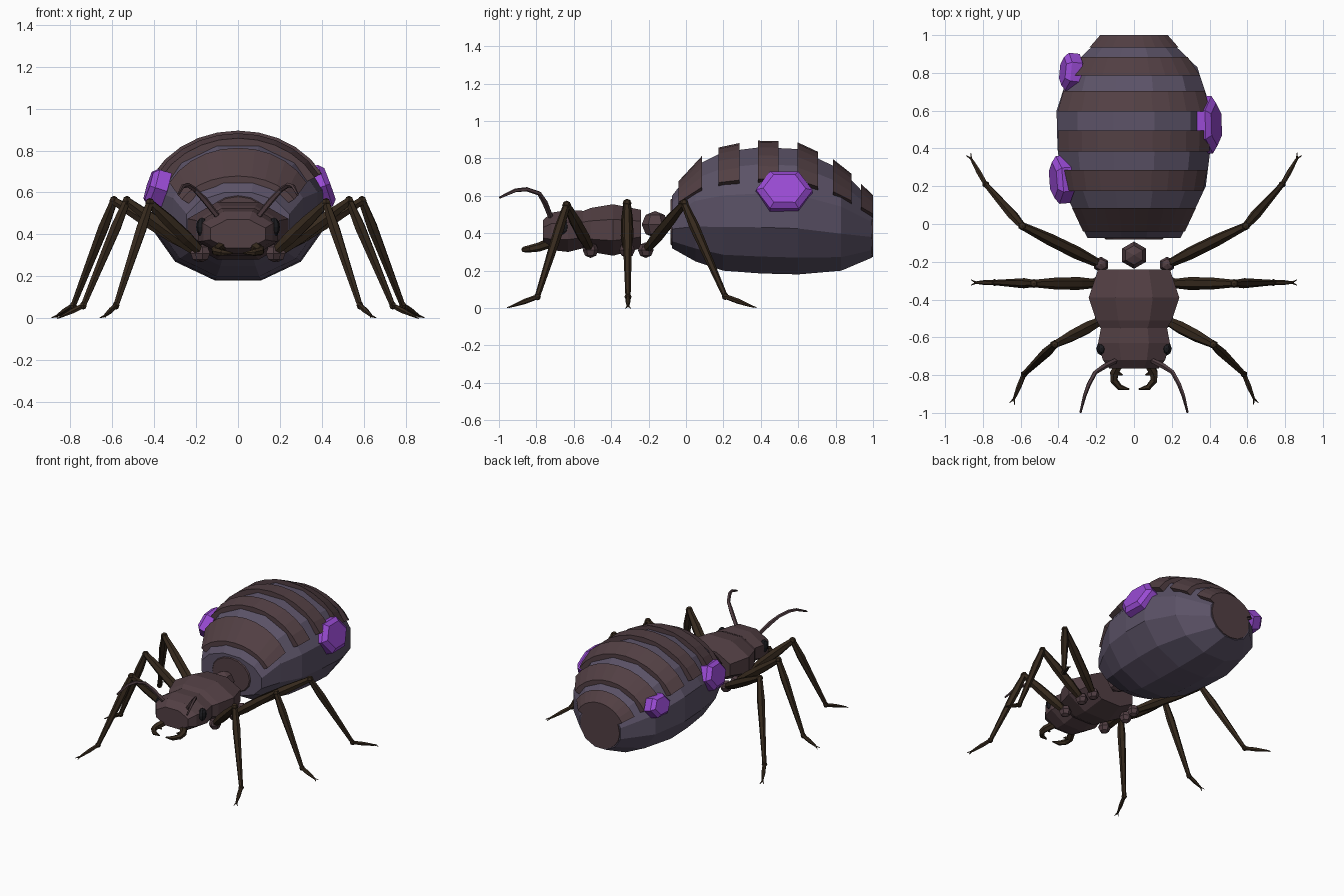
import bpy, bmesh
from math import sin, cos, pi, radians
from mathutils import Vector, Matrix

if "Cube" in bpy.data.objects:
    bpy.data.objects.remove(bpy.data.objects["Cube"])


def material(name, rgb):
    m = bpy.data.materials.new(name)
    m.diffuse_color = (*rgb, 1)
    m.use_nodes = True
    m.node_tree.nodes["Principled BSDF"].inputs["Base Color"].default_value = m.diffuse_color
    return m


VIOLET = material("dusky_violet", (0.105, 0.085, 0.135))
BROWN = material("dark_brown", (0.085, 0.05, 0.057))
LEG = material("leg_brown", (0.036, 0.022, 0.012))
PURPLE = material("bright_purple", (0.32, 0.07, 0.66))
BLACK = material("eye_black", (0.012, 0.012, 0.015))


def finish(bm, name, mat):
    bmesh.ops.recalc_face_normals(bm, faces=bm.faces)
    me = bpy.data.meshes.new(name)
    bm.to_mesh(me)
    bm.free()
    me.materials.append(mat)
    ob = bpy.data.objects.new(name, me)
    bpy.context.collection.objects.link(ob)
    return ob


def skin(name, rings, mat):
    """Closed surface through a list of equal-sized point rings."""
    bm = bmesh.new()
    vr = [[bm.verts.new(p) for p in r] for r in rings]
    n = len(vr[0])
    for a, b in zip(vr, vr[1:]):
        for i in range(n):
            j = (i + 1) % n
            bm.faces.new((a[i], a[j], b[j], b[i]))
    bm.faces.new(vr[0])
    bm.faces.new(vr[-1])
    return finish(bm, name, mat)


def loft(name, stations, sides, mat):
    """Flat-bottomed polygon body along y; stations are (y, bottom, top, half width)."""
    k = cos(pi / sides)
    rings = []
    for y, zb, zt, hw in stations:
        c, rz = (zb + zt) / 2, (zt - zb) / 2 / k
        rings.append([(hw / k * cos(2 * pi * (i + .5) / sides), y,
                       c + rz * sin(2 * pi * (i + .5) / sides)) for i in range(sides)])
    return skin(name, rings, mat)


def tube(name, path, radii, mat, sides=6, up=(0.1, 1, 0.05), squash=1.0):
    pts = [Vector(p) for p in path]
    u = Vector(up)
    rings = []
    for i, (p, r) in enumerate(zip(pts, radii)):
        t = (pts[min(i + 1, len(pts) - 1)] - pts[max(i - 1, 0)]).normalized()
        u = (u - t * u.dot(t)).normalized()
        v = t.cross(u) * squash
        rings.append([p + (u * cos(2 * pi * k / sides) + v * sin(2 * pi * k / sides)) * r
                      for k in range(sides)])
    return skin(name, rings, mat)


def ball(name, loc, size, mat, seg=8, rings=6):
    bm = bmesh.new()
    m = Matrix.Translation(loc) @ Matrix.Diagonal((*size, 1))
    bmesh.ops.create_uvsphere(bm, u_segments=seg, v_segments=rings, radius=1, matrix=m)
    return finish(bm, name, mat)


# Abdomen
ABD = [(-.075, .32, .60, .245), (.05, .25, .76, .31), (.2, .2, .835, .38), (.4, .185, .86, .405),
       (.6, .18, .85, .41), (.83, .2, .74, .335), (.995, .27, .57, .165)]
loft("abdomen", ABD, 12, VIOLET)
tube("abdomen_front_disc", [(0, -.06, .46), (0, -.082, .46)], [.17, .15], BROWN, 16, (1, 0, 0), .8)
tube("abdomen_rear_disc", [(0, .98, .42), (0, 1.0, .42)], [.165, .16], BROWN, 16, (1, 0, 0), .92)


def section(y):
    y = max(ABD[0][0], min(ABD[-1][0], y))
    for a, b in zip(ABD, ABD[1:]):
        if y <= b[0]:
            f = (y - a[0]) / (b[0] - a[0])
            return [p + (q - p) * f for p, q in zip(a, b)][1:]


# Overlapping back plates
for n, (y0, y1) in enumerate([(-.04, .085), (.175, .285), (.385, .495), (.595, .705),
                              (.785, .885), (.935, 1.0)]):
    rings = []
    for k in range(11):
        a = radians(27 + 126 * k / 10)
        ring = []
        for y, off in ((y0, -.04), (y0, .03), (y1, .03), (y1, -.04)):
            zb, zt, hw = section(y)
            ring.append(((hw * 1.035 + off) * cos(a), y,
                         (zb + zt) / 2 + ((zt - zb) / 2 * 1.02 + off) * sin(a)))
        rings.append(ring)
    skin(f"back_plate_{n + 1}", rings, BROWN)

# Purple hexagonal growths on the flanks
for n, (c, nrm, r) in enumerate([((.395, .525, .625), (.93, .03, .34), .152),
                                 ((-.385, .235, .62), (-.95, -.08, .3), .127),
                                 ((-.335, .805, .60), (-.93, .1, .3), .1)]):
    c, d = Vector(c), Vector(nrm).normalized()
    tube(f"flank_growth_{n + 1}", [c - d * .04, c + d * .02, c + d * .045], [r, r, r * .75],
         PURPLE, 6, (0, 1, 0), .8)

# Waist, thorax and head
ball("waist", (0, -.165, .447), (.072, .072, .072), BROWN, 6, 4)
loft("thorax", [(-.24, .32, .525, .19), (-.39, .28, .555, .24), (-.51, .3, .535, .2),
                (-.57, .33, .51, .165)], 8, BROWN)
loft("head", [(-.55, .32, .52, .175), (-.63, .3, .525, .19), (-.72, .31, .51, .165),
              (-.765, .335, .47, .13)], 8, BROWN)

# Hip, knee, ankle and toe of the three leg pairs
LEGS = {"front": ((.17, -.51, .31), (.42, -.638, .55), (.582, -.795, .06), (.635, -.925, .012)),
        "middle": ((.19, -.315, .31), (.53, -.315, .56), (.738, -.31, .06), (.835, -.31, .012)),
        "rear": ((.175, -.215, .31), (.592, -.01, .56), (.785, .21, .062), (.862, .345, .012))}

for s, side in ((1, "right"), (-1, "left")):
    def at(*p):
        return Vector((p[0] * s, p[1], p[2]))

    for pair, joints in LEGS.items():
        hip, knee, ankle, toe = (at(*j) for j in joints)
        tag = f"{pair}_{side}"
        ball(f"hip_{tag}", hip, (.042, .042, .042), BROWN, 6, 4)
        tube(f"thigh_{tag}", [hip, hip.lerp(knee, .3), hip.lerp(knee, .65), knee],
             [.022, .034, .032, .02], LEG)
        ball(f"knee_{tag}", knee, (.024, .024, .024), LEG, 6, 4)
        tube(f"shin_{tag}", [knee, knee.lerp(ankle, .25), ankle], [.019, .027, .014], LEG)
        ball(f"ankle_{tag}", ankle, (.019, .019, .019), LEG, 6, 4)
        tube(f"foot_{tag}", [ankle, ankle.lerp(toe, .5), toe], [.013, .014, .007], LEG)
        d = (toe - ankle).normalized()
        across = d.cross(Vector((0, 0, 1))).normalized()
        for w in (-1, 1):
            tube(f"claw_{tag}", [toe, toe + d * .03 + across * w * .014], [.006, .002], LEG, 4)

    # Eyes, feelers and jaws
    ball(f"eye_{side}", at(.172, -.66, .435), (.028, .036, .045), BLACK)
    tube(f"feeler_{side}", [at(.1, -.725, .49), at(.16, -.755, .565), at(.205, -.785, .613),
                            at(.24, -.85, .635), at(.262, -.91, .63), at(.284, -.998, .59)],
         [.014, .015, .012, .012, .01, .006], BROWN, 5)
    tube(f"jaw_{side}", [at(.075, -.735, .345), at(.105, -.79, .325), at(.105, -.83, .318),
                         at(.075, -.865, .313), at(.025, -.875, .31)],
         [.026, .024, .02, .016, .004], LEG)
    tube(f"jaw_tooth_{side}", [at(.1, -.785, .325), at(.06, -.8, .32)], [.018, .004], LEG, 5)
